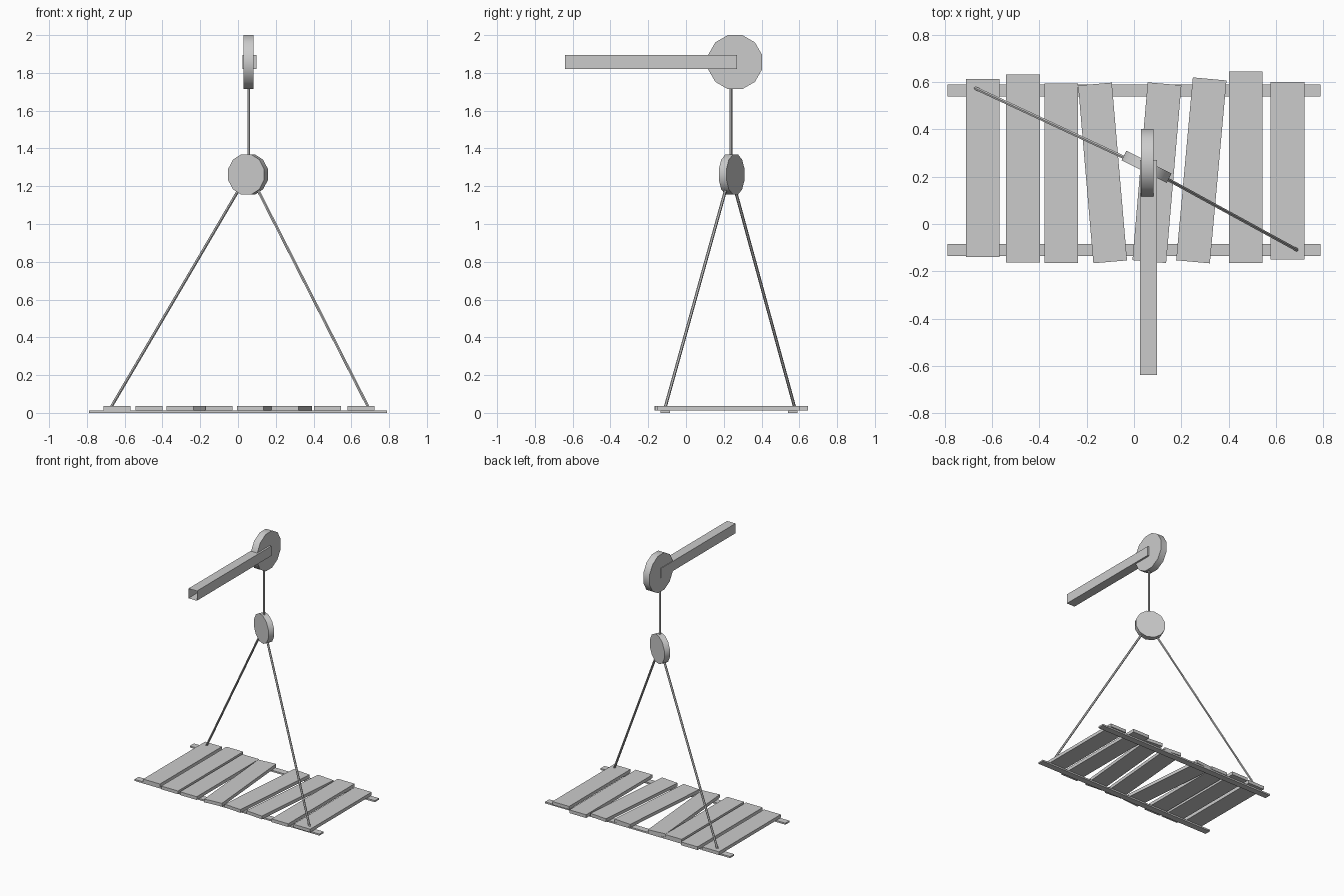
import bpy, bmesh
from math import radians, cos, pi
from mathutils import Vector, Matrix

if "Cube" in bpy.data.objects:
    bpy.data.objects.remove(bpy.data.objects["Cube"], do_unlink=True)

GREY = (0.6, 0.6, 0.6, 1)
mat = bpy.data.materials.new("plain grey")
mat.use_nodes = True
mat.diffuse_color = GREY
mat.node_tree.nodes["Principled BSDF"].inputs["Base Color"].default_value = GREY


def finish(bm, name, matrix=Matrix(), smooth=False):
    mesh = bpy.data.meshes.new(name)
    bm.to_mesh(mesh)
    bm.free()
    mesh.materials.append(mat)
    obj = bpy.data.objects.new(name, mesh)
    obj.matrix_world = matrix
    bpy.context.collection.objects.link(obj)
    if smooth:
        bpy.ops.object.select_all(action='DESELECT')
        obj.select_set(True)
        bpy.context.view_layer.objects.active = obj
        bpy.ops.object.shade_smooth_by_angle(angle=radians(40))
    return obj


def box(name, center, size, turn=0, open_front=False):
    bm = bmesh.new()
    bmesh.ops.create_cube(bm, size=1)
    bmesh.ops.scale(bm, vec=size, verts=bm.verts)
    if open_front:
        bm.normal_update()
        front = [f for f in bm.faces if f.normal.y < -0.9]
        bmesh.ops.delete(bm, geom=front, context='FACES_ONLY')
    finish(bm, name, Matrix.Translation(center) @ Matrix.Rotation(radians(turn), 4, 'Z'))


def cylinder(name, center, axis, sides, radius, length, spin=0):
    bm = bmesh.new()
    bmesh.ops.create_cone(bm, cap_ends=True, segments=sides, radius1=radius,
                          radius2=radius, depth=length)
    bmesh.ops.rotate(bm, matrix=Matrix.Rotation(spin, 3, 'Z'), verts=bm.verts)
    turn = Vector(axis).to_track_quat('Z', 'Y').to_matrix().to_4x4()
    finish(bm, name, Matrix.Translation(center) @ turn, smooth=True)


def rope(name, a, b):
    a, b = Vector(a), Vector(b)
    cylinder(name, (a + b) / 2, b - a, 6, 0.008, (b - a).length)


def disc(name, center, axis, half_height, thickness):
    # twelve sides with a flat edge on top
    cylinder(name, center, axis, 12, half_height / cos(pi / 12), thickness, pi / 12)


# Platform rails
for name, y in (("back_rail", 0.565), ("front_rail", -0.11)):
    box(name, (0, y, 0.006), (1.58, 0.05, 0.012))

# Planks: x, y, length, turn
planks = [(-0.64, 0.237, 0.755, 0), (-0.47, 0.235, 0.795, 0),
          (-0.308, 0.215, 0.76, 0), (-0.133, 0.216, 0.755, 4.9),
          (0.097, 0.217, 0.755, -4.9), (0.285, 0.227, 0.777, -5.2),
          (0.473, 0.24, 0.81, 0), (0.65, 0.225, 0.75, 0)]
for i, (x, y, length, turn) in enumerate(planks):
    box(f"plank_{i + 1}", (x, y, 0.0245), (0.143, length, 0.025), turn)

# Pulleys
disc("upper_pulley", (0.056, 0.26, 1.857), (1, 0, 0), 0.143, 0.053)
disc("lower_pulley", (0.053, 0.242, 1.262), (-0.45, -0.893, 0), 0.107, 0.045)

# Ropes
rope("hoist_rope", (0.057, 0.237, 1.28), (0.057, 0.237, 1.78))
rope("right_sling_rope", (-0.672, 0.575, 0.03), (0.015, 0.255, 1.2))
rope("left_sling_rope", (0.69, -0.11, 0.03), (0.095, 0.215, 1.2))

# Support beam, hollow at its front end
box("support_beam", (0.061, -0.185, 1.858), (0.072, 0.91, 0.075), open_front=True)
